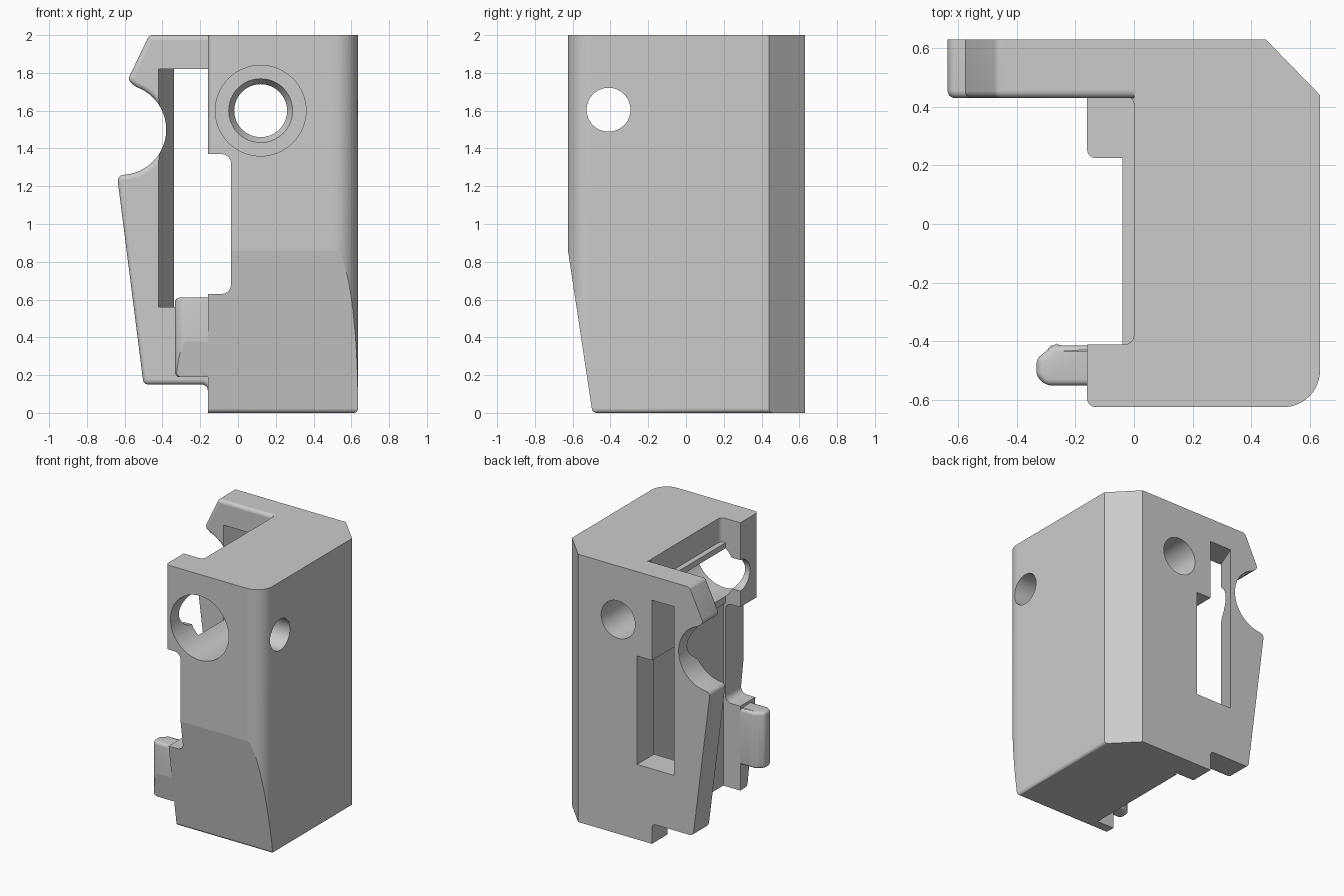
import bpy, bmesh, math
from mathutils import Vector, Matrix

if "Cube" in bpy.data.objects:
    bpy.data.objects.remove(bpy.data.objects["Cube"])

grey = bpy.data.materials.new("plain grey")
grey.use_nodes = True
grey.diffuse_color = (0.6, 0.6, 0.6, 1)
for node in grey.node_tree.nodes:
    if node.type == 'BSDF_PRINCIPLED':
        node.inputs["Base Color"].default_value = (0.6, 0.6, 0.6, 1)


def rounded(points, steps=12):
    """Turn (u, v, radius) corners into circular arcs."""
    out = []
    n = len(points)
    for i, pt in enumerate(points):
        p = Vector(pt[:2])
        if len(pt) < 3:
            out.append(p)
            continue
        d1 = (Vector(points[i - 1][:2]) - p).normalized()
        d2 = (Vector(points[(i + 1) % n][:2]) - p).normalized()
        half = d1.angle(d2) / 2
        t, w = pt[2] / math.tan(half), math.sin(half)
        a, b = p + d1 * t, p + d2 * t
        for k in range(steps + 1):
            s = k / steps
            c0, c1, c2 = (1 - s) ** 2, 2 * s * (1 - s) * w, s * s
            out.append((a * c0 + p * c1 + b * c2) / (c0 + c1 + c2))
    return out


def finish(name, bm):
    bmesh.ops.recalc_face_normals(bm, faces=bm.faces[:])
    mesh = bpy.data.meshes.new(name)
    bm.to_mesh(mesh)
    bm.free()
    mesh.materials.append(grey)
    ob = bpy.data.objects.new(name, mesh)
    bpy.context.collection.objects.link(ob)
    return ob


def prism(name, points, axis, lo, hi, steps=12):
    place = {'x': lambda u, v, w: (w, u, v),
             'y': lambda u, v, w: (u, w, v),
             'z': lambda u, v, w: (u, v, w)}[axis]
    bm = bmesh.new()
    pts = rounded(points, steps)
    ends = [[bm.verts.new(place(p.x, p.y, w)) for p in pts] for w in (lo, hi)]
    for ring in ends:
        bm.faces.new(ring)
    for i in range(len(pts)):
        j = (i + 1) % len(pts)
        bm.faces.new((ends[0][i], ends[0][j], ends[1][j], ends[1][i]))
    return finish(name, bm)


def rect(u0, u1, v0, v1, r=None):
    corners = [(u0, v0), (u1, v0), (u1, v1), (u0, v1)]
    return [c + (r,) for c in corners] if r else corners


def drill(name, axis, start, end, r1, r2, centre):
    """Round cutter along x or y; centre gives the other two coordinates."""
    bm = bmesh.new()
    bmesh.ops.create_cone(bm, cap_ends=True, segments=64, radius1=r1,
                          radius2=r2, depth=end - start)
    mid = (start + end) / 2
    if axis == 'y':
        turn, loc = Matrix.Rotation(-math.pi / 2, 4, 'X'), (centre[0], mid, centre[1])
    else:
        turn, loc = Matrix.Rotation(math.pi / 2, 4, 'Y'), (mid, centre[0], centre[1])
    bmesh.ops.transform(bm, matrix=Matrix.Translation(loc) @ turn, verts=bm.verts[:])
    return finish(name, bm)


def combine(target, other, operation='DIFFERENCE'):
    mod = target.modifiers.new("combine", 'BOOLEAN')
    mod.operation, mod.object, mod.solver = operation, other, 'EXACT'
    bpy.context.view_layer.objects.active = target
    bpy.ops.object.modifier_apply(modifier=mod.name)
    bpy.data.objects.remove(other)


def soften(ob, rule, width):
    """Round the edges whose two ends both satisfy the rule."""
    bm = bmesh.new()
    bm.from_mesh(ob.data)
    edges = [e for e in bm.edges if all(rule(v.co) for v in e.verts)]
    bmesh.ops.bevel(bm, geom=edges, offset=width, segments=5, profile=0.5,
                    affect='EDGES', clamp_overlap=False)
    bm.to_mesh(ob.data)
    bm.free()


# Main block with one round and one chamfered corner
body = prism("clamp_body", [(-.16, -.625, .03), (.635, -.625, .125), (.635, .44),
                            (.45, .63), (0, .63), (0, .43), (-.16, .43)], 'z', 0, 2)

# Small front hook, then the slope that trims block and hook together
hook = prism("hook", [(-.1, -.414), (-.275, -.414, .03), (-.333, -.46), (-.333, -.52),
                      (-.3, -.552), (-.1, -.552)], 'z', .19, .61, 4)
soften(hook, lambda c: c.z > .6 or c.z < .2, .022)
combine(body, hook, 'UNION')
combine(body, prism("front_slope", [(-.64, .96), (-.48, -.1), (-.9, -.1), (-.9, .96)],
                    'x', -1, 1))
soften(body, lambda c: c.z < .001 and c.y < .5 and abs(c.y - .43) > .005, .022)

# Open channel along the side, leaving the rear bearing block
combine(body, prism("channel", [(-.5, -.412), (-.04, -.412), (-.04, .225),
                                (-.16, .225, .03), (-.16, .44), (-.5, .44)], 'z', -.1, 2.1))
combine(body, prism("channel_low", rect(-.5, -.02, -.412, .44), 'z', -.1, 1.37))
combine(body, prism("channel_top", rect(-.5, 0, -.412, .44, .035), 'z', 1.82, 2.1))
combine(body, prism("front_notch", rect(-.4, -.037, .63, 1.37, .05), 'y', -.8, -.3))

# Rear plate with a round finger bite and softened inner edges
bite = [(-.62 + .24 * math.cos(math.radians(a)), 1.5 + .24 * math.sin(math.radians(a)))
        for a in range(70, -86, -5)]
plate = prism("rear_plate", [(.05, 2), (-.47, 2, .03), (-.585, 1.76, .03)] + bite +
              [(-.64, 1.255, .03), (-.5, .15, .03), (-.16, .15, .03), (-.16, 0), (.05, 0)],
              'y', .43, .63, 5)
soften(plate, lambda c: c.y < .44, .025)
combine(body, plate, 'UNION')

# Stepped window through the rear plate
for right, low, high in ((-.037, .56, 1.37), (-.16, 1.3, 1.82)):
    combine(body, prism("window", [(-.428, .41), (-.332, .65), (right, .65), (right, .41)],
                        'z', low, high))

# Long bore, its tapered seat, the rear hole and the cross hole
combine(body, drill("bore", 'y', -.8, .23, .24, .24, (.12, 1.6)))
combine(body, drill("seat", 'y', .22, .28, .175, .14, (.12, 1.6)))
combine(body, drill("rear_hole", 'y', .2, .8, .14, .14, (.12, 1.6)))
combine(body, drill("cross_hole", 'x', -.5, .8, .116, .116, (-.41, 1.605)))

# Smooth the rounded areas, keep corners crisp and large faces flat
for ob in bpy.context.selected_objects:
    ob.select_set(False)
body.select_set(True)
bpy.context.view_layer.objects.active = body
bpy.ops.object.shade_smooth_by_angle(angle=math.radians(30))
for face in body.data.polygons:
    if face.area > .04:
        face.use_smooth = False
